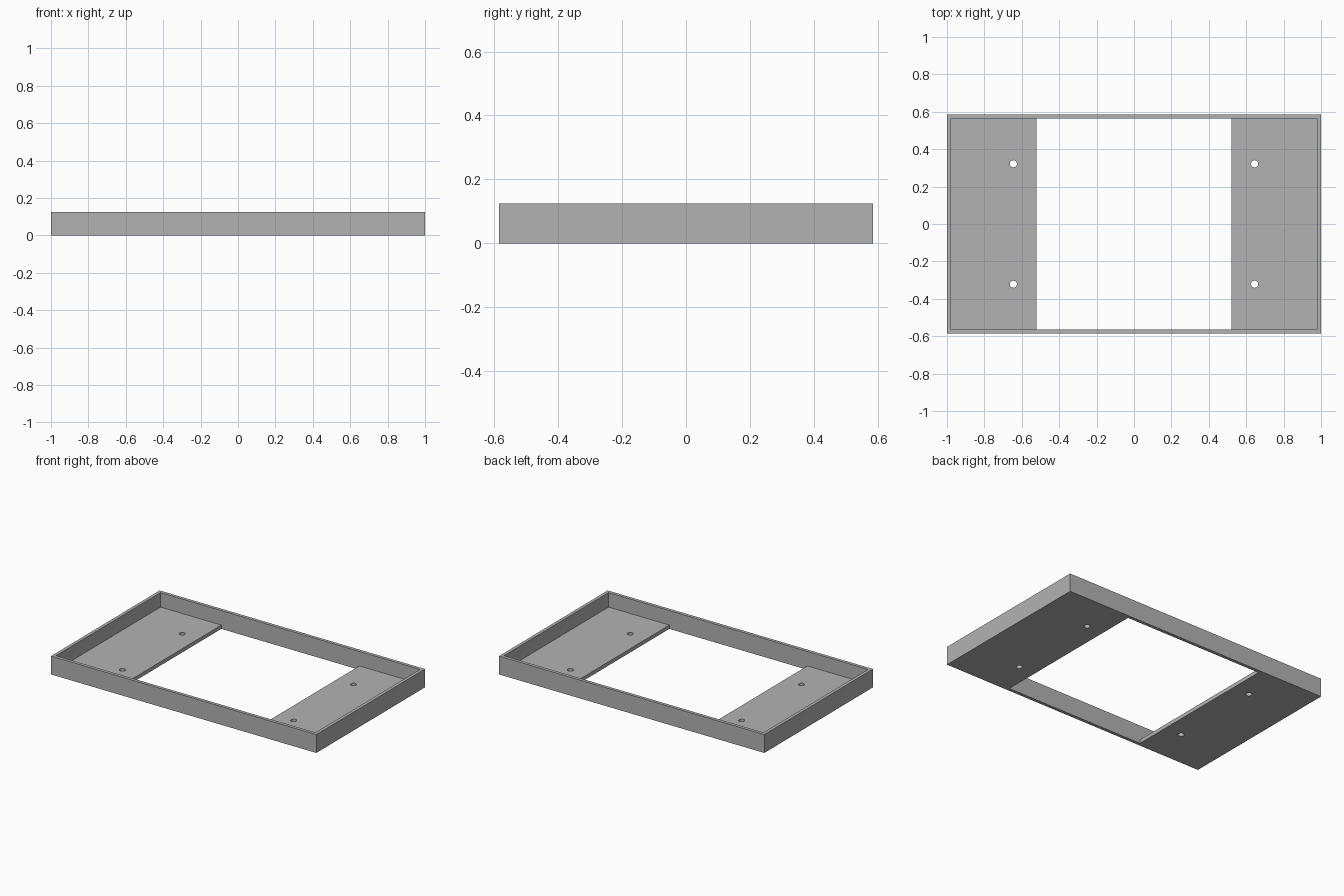
import bpy, bmesh
from mathutils import Matrix, Vector

default = bpy.data.objects.get("Cube")
if default:
    bpy.data.objects.remove(default, do_unlink=True)

HALF_X, HALF_Y, HEIGHT = 1.0, 0.585, 0.125
WALL, FLOOR = 0.022, 0.026
WINDOW_X = 0.52
HOLE_X, HOLE_Y, HOLE_R = 0.645, 0.322, 0.019

grey = bpy.data.materials.new("plain_grey")
grey.use_nodes = True
grey.diffuse_color = (0.45, 0.45, 0.45, 1)
grey.node_tree.nodes["Principled BSDF"].inputs["Base Color"].default_value = (0.45, 0.45, 0.45, 1)


def make_object(name, bm):
    bmesh.ops.recalc_face_normals(bm, faces=bm.faces)
    mesh = bpy.data.meshes.new(name)
    bm.to_mesh(mesh)
    bm.free()
    mesh.materials.append(grey)
    obj = bpy.data.objects.new(name, mesh)
    bpy.context.collection.objects.link(obj)
    return obj


def cut(target, cutter):
    cutter.hide_render = True
    mod = target.modifiers.new(cutter.name, "BOOLEAN")
    mod.operation, mod.solver, mod.object = "DIFFERENCE", "EXACT", cutter
    bpy.context.view_layer.objects.active = target
    bpy.ops.object.modifier_apply(modifier=mod.name)
    bpy.data.objects.remove(cutter, do_unlink=True)


# Solid block for the tray
bm = bmesh.new()
bmesh.ops.create_cube(bm, size=1, matrix=Matrix.Translation((0, 0, HEIGHT / 2))
                      @ Matrix.Diagonal((2 * HALF_X, 2 * HALF_Y, HEIGHT, 1)))
tray = make_object("tray_frame", bm)

# Stepped cavity: open top, two floor plates, central window
bm = bmesh.new()
in_x, in_y = HALF_X - WALL, HALF_Y - WALL
half = [(in_x, HEIGHT + 0.1), (in_x, FLOOR), (WINDOW_X, FLOOR), (WINDOW_X, -0.1)]
profile = half + [(-x, z) for x, z in reversed(half)]
face = bm.faces.new([bm.verts.new((x, -in_y, z)) for x, z in profile])
side = bmesh.ops.extrude_face_region(bm, geom=[face])
bmesh.ops.translate(bm, vec=Vector((0, 2 * in_y, 0)),
                    verts=[v for v in side["geom"] if isinstance(v, bmesh.types.BMVert)])
cut(tray, make_object("cavity_cutter", bm))

# Four screw holes through the floor plates
bm = bmesh.new()
for sx in (-1, 1):
    for sy in (-1, 1):
        bmesh.ops.create_cone(bm, cap_ends=True, segments=32, radius1=HOLE_R, radius2=HOLE_R,
                              depth=0.2, matrix=Matrix.Translation((sx * HOLE_X, sy * HOLE_Y, 0)))
cut(tray, make_object("hole_cutter", bm))

# Smooth the hole walls, keep all corners sharp
tray.select_set(True)
bpy.context.view_layer.objects.active = tray
bpy.ops.object.shade_smooth_by_angle()
